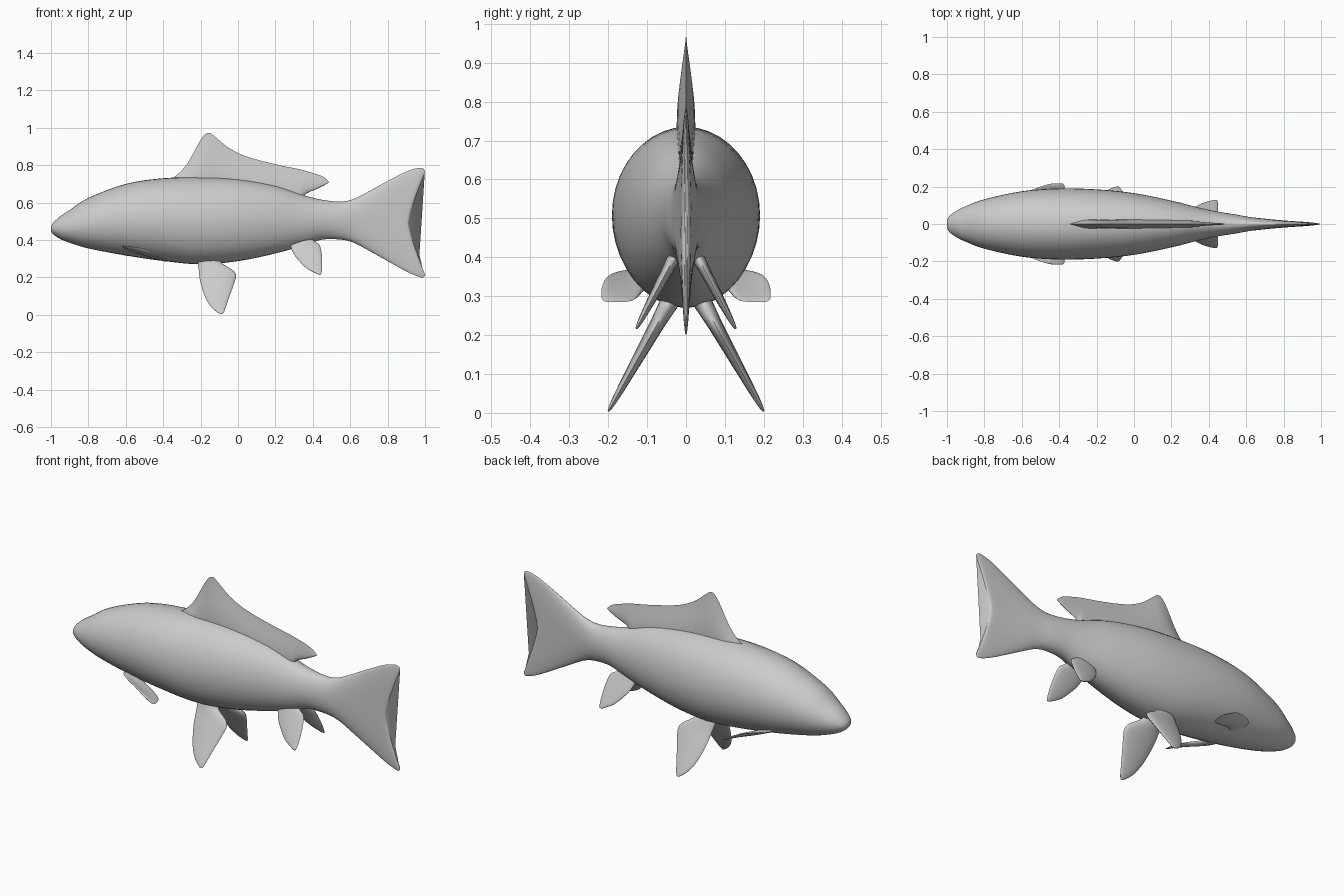
import bpy, bmesh, math
from mathutils import Vector

if "Cube" in bpy.data.objects:
    bpy.data.objects.remove(bpy.data.objects["Cube"])

grey = bpy.data.materials.new("plain grey")
grey.diffuse_color = (0.6, 0.6, 0.6, 1)
grey.use_nodes = True
grey.node_tree.nodes["Principled BSDF"].inputs["Base Color"].default_value = grey.diffuse_color


def smooth_rows(rows, steps):
    """Catmull-Rom interpolation through rows of numbers."""
    out = []
    for i in range(len(rows) - 1):
        a, b = rows[max(i - 1, 0)], rows[i]
        c, d = rows[i + 1], rows[min(i + 2, len(rows) - 1)]
        for s in range(steps):
            t = s / steps
            out.append([0.5 * (2 * q + (r - p) * t + (2 * p - 5 * q + 4 * r - w) * t * t
                               + (3 * q - p - 3 * r + w) * t ** 3)
                        for p, q, r, w in zip(a, b, c, d)])
    return out + [list(rows[-1])]


def loft(name, sections, normal, sides=32, taper=0.0, mirror=False):
    """Skin lens-shaped sections: (first edge, second edge, half thickness, notch depth)."""
    bm = bmesh.new()
    n = Vector(normal).normalized()
    rings = []
    for first, second, half, notch in sections:
        mid, arm = (first + second) / 2, (first - second) / 2
        ring = []
        for k in range(sides):
            a = 2 * math.pi * k / sides
            c, s = math.cos(a), math.sin(a)
            p = mid + arm * c + n * (half * s * ((1 - c) / 2) ** taper)
            p.x -= notch * (1 - abs(c) ** 1.3)
            ring.append(bm.verts.new(p))
        rings.append(ring)
    for r0, r1 in zip(rings, rings[1:]):
        for k in range(sides):
            j = (k + 1) % sides
            bm.faces.new((r0[k], r0[j], r1[j], r1[k]))
    bm.faces.new(rings[0])
    bm.faces.new(rings[-1])
    bmesh.ops.recalc_face_normals(bm, faces=bm.faces)
    mesh = bpy.data.meshes.new(name)
    bm.to_mesh(mesh)
    bm.free()
    ob = bpy.data.objects.new(name, mesh)
    bpy.context.collection.objects.link(ob)
    mesh.materials.append(grey)
    if mirror:
        ob.modifiers.new("other side", 'MIRROR').use_axis = (False, True, False)
    bpy.ops.object.select_all(action='DESELECT')
    ob.select_set(True)
    bpy.context.view_layer.objects.active = ob
    bpy.ops.object.shade_smooth_by_angle(angle=math.radians(50))
    return ob


# Body and tail in one skin: x, top z, bottom z, half width, tail notch depth
body = [(-1, .475, .445, .02, 0), (-.985, .495, .428, .045, 0), (-.95, .527, .405, .07, 0),
        (-.9, .56, .385, .095, 0), (-.8, .625, .355, .132, 0), (-.6, .70, .317, .175, 0),
        (-.4, .73, .288, .19, 0), (-.2, .735, .27, .185, 0), (0, .725, .287, .165, 0),
        (.2, .69, .328, .125, 0), (.35, .64, .37, .087, 0), (.45, .615, .402, .066, 0),
        (.55, .605, .402, .05, 0), (.62, .62, .385, .038, .005), (.7, .66, .343, .03, .015),
        (.8, .715, .287, .022, .035), (.9, .766, .232, .016, .06), (.96, .784, .206, .013, .077),
        (.99, .782, .2, .01, .085), (1, .765, .215, .004, .088)]
loft("body_and_tail", [(Vector((x, 0, t)), Vector((x, 0, b)), w, d)
                       for x, t, b, w, d in smooth_rows(body, 4)], (0, 1, 0), 40)

# Dorsal fin, thick at the root and thin at the rim: x, top z, root z, half thickness
dorsal = [(-.37, .725, .68, .012), (-.33, .745, .66, .025), (-.27, .81, .65, .035),
          (-.2, .935, .65, .035), (-.16, .973, .65, .035), (-.12, .95, .65, .035),
          (-.05, .893, .65, .035), (.05, .845, .64, .034), (.2, .805, .62, .03),
          (.32, .78, .60, .025), (.36, .77, .645, .016), (.42, .752, .672, .01),
          (.46, .735, .692, .007), (.485, .712, .706, .002)]
loft("dorsal_fin", [(Vector((x, 0, t)), Vector((x, 0, b)), w, 0)
                    for x, t, b, w in smooth_rows(dorsal, 4)], (0, 1, 0), 24, taper=.8)


# Paired lower fins spreading outwards: z, leading x, trailing x, half thickness
def lower_fin(name, rows, y0, z0, slope):
    secs = []
    for z, lead, trail, half in smooth_rows(rows, 4):
        y = y0 + (z0 - z) * slope
        secs.append((Vector((lead, y, z)), Vector((trail, y, z)), half, 0))
    loft(name, secs, (0, 1, slope), 20, mirror=True)


lower_fin("pelvic_fins",
          [(.33, -.2, -.09, .03), (.28, -.215, -.09, .024), (.24, -.21, -.03, .02),
           (.21, -.207, -.01, .018), (.17, -.2, -.02, .016), (.1, -.178, -.045, .012),
           (.05, -.15, -.062, .009), (.02, -.12, -.073, .006), (.004, -.095, -.082, .002)],
          .045, .28, .56)
lower_fin("anal_fins",
          [(.43, .31, .4, .018), (.397, .29, .405, .017), (.375, .28, .435, .015),
           (.33, .295, .447, .013), (.29, .325, .45, .011), (.25, .365, .45, .008),
           (.225, .41, .447, .005), (.216, .43, .442, .002)],
          .033, .395, .53)

# Pectoral fins: y, leading x and z, trailing x and z, half thickness
pectoral = [(.07, -.60, .35, -.54, .335, .012), (.1, -.615, .362, -.5, .325, .011),
            (.125, -.615, .368, -.42, .298, .01), (.145, -.605, .368, -.388, .287, .009),
            (.175, -.56, .363, -.375, .285, .007), (.2, -.5, .352, -.372, .285, .006),
            (.212, -.46, .335, -.375, .288, .004), (.217, -.43, .318, -.385, .295, .002)]
loft("pectoral_fins", [(Vector((lx, y, lz)), Vector((tx, y, tz)), half, 0)
                       for y, lx, lz, tx, tz, half in smooth_rows(pectoral, 3)],
     (.34, 0, .94), 16, mirror=True)
